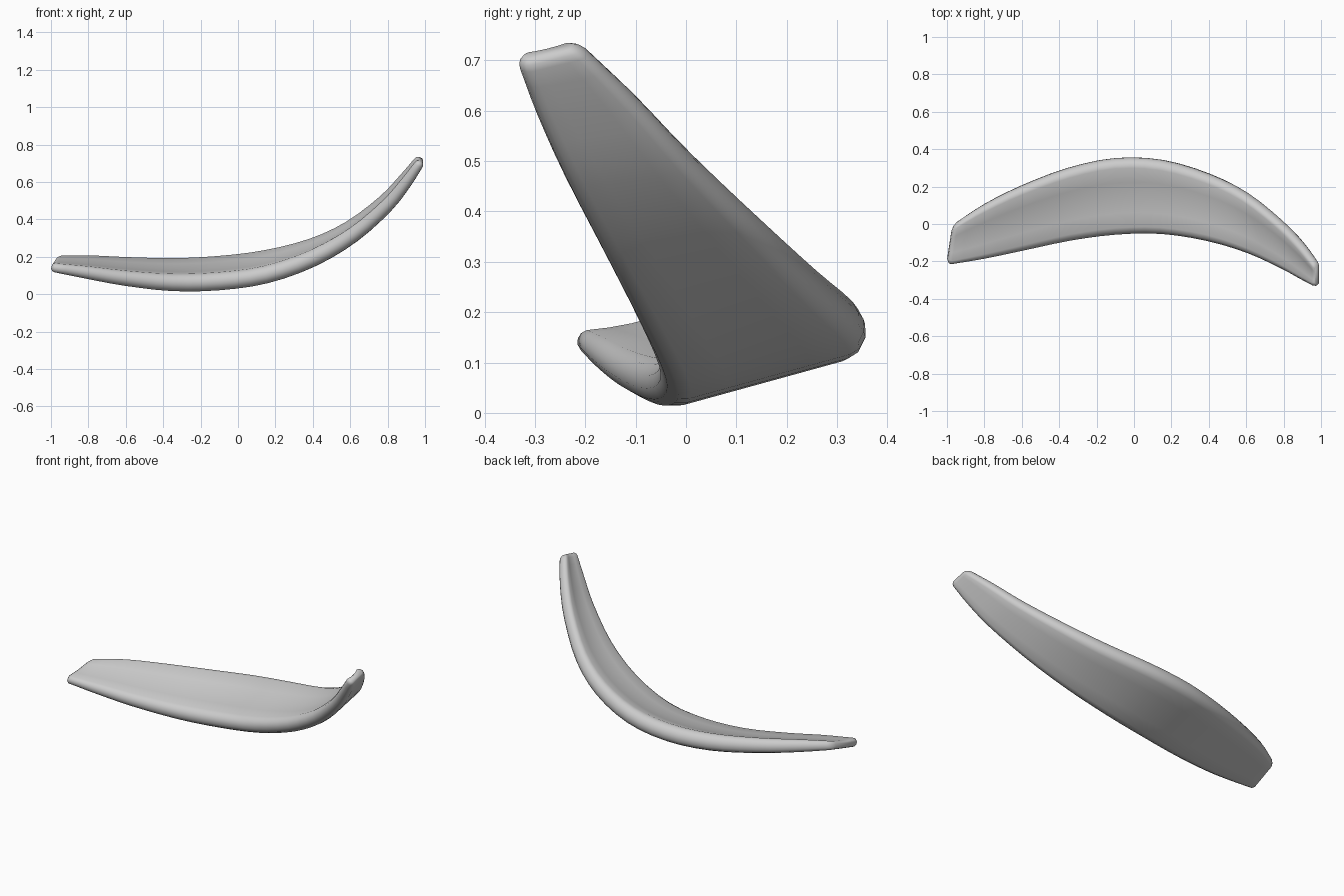
import bpy, bmesh, math
from mathutils import Vector

if "Cube" in bpy.data.objects:
    bpy.data.objects.remove(bpy.data.objects["Cube"])

# Stations along the blade: front rim x,y,z / back rim x,y,z / thickness
STATIONS = [
    ((-0.98, -0.215, 0.135), (-0.945, 0.01, 0.187), 0.050),
    ((-0.80, -0.185, 0.106), (-0.80, 0.105, 0.182), 0.070),
    ((-0.60, -0.143, 0.074), (-0.60, 0.205, 0.168), 0.084),
    ((-0.35, -0.090, 0.050), (-0.35, 0.300, 0.158), 0.096),
    ((-0.10, -0.057, 0.056), (-0.10, 0.352, 0.168), 0.100),
    ((0.15, -0.053, 0.092), (0.15, 0.342, 0.200), 0.098),
    ((0.40, -0.092, 0.182), (0.40, 0.268, 0.264), 0.092),
    ((0.62, -0.158, 0.312), (0.60, 0.165, 0.360), 0.082),
    ((0.80, -0.240, 0.470), (0.78, 0.020, 0.500), 0.072),
    ((0.90, -0.295, 0.592), (0.89, -0.095, 0.622), 0.062),
    ((0.965, -0.330, 0.685), (0.965, -0.195, 0.718), 0.050),
]
SUB = 3


def spline(pts, i, t):
    """Catmull-Rom point on segment i."""
    n = len(pts) - 1
    b, c = pts[i], pts[i + 1]
    a = pts[i - 1] if i > 0 else b * 2 - c
    d = pts[i + 2] if i + 2 <= n else c * 2 - b
    return 0.5 * (b * 2 + (c - a) * t + (a * 2 - b * 5 + c * 4 - d) * t * t
                  + (b * 3 - a - c * 3 + d) * t ** 3)


def section():
    """Rounded strip as (offset from its rim, share of width, height, dip)."""
    pts = []
    for k in range(7):                      # front rim, top to bottom
        a = math.pi * k / 6
        pts.append((0.5 * (1 - math.sin(a)), 0.0, 0.5 * math.cos(a), 0))
    pts += [(0, u, -0.5, 0) for u in (0.3, 0.5, 0.7)]
    for k in range(7):                      # back rim, bottom to top
        a = math.pi * k / 6
        pts.append((-0.45 * (1 - math.sin(a)), 1.0, -0.5 * math.cos(a), 0))
    pts += [(0, u, 0.5, d) for u, d in ((0.7, 0.1), (0.5, 0.14), (0.3, 0.1))]
    return pts


def build_blade():
    front = [Vector(s[0]) for s in STATIONS]
    back = [Vector(s[1]) for s in STATIONS]
    thick = [Vector((s[2], 0, 0)) for s in STATIONS]
    rows = []
    for i in range(len(STATIONS) - 1):
        for k in range(SUB):
            rows.append([spline(p, i, k / SUB) for p in (front, back, thick)])
    rows.append([front[-1], back[-1], thick[-1]])

    # Rounded tips
    def tip(end, prev):
        out = []
        d = ((end[0] + end[1]) - (prev[0] + prev[1])).normalized()
        w = end[1] - end[0]
        for push, inset, th in ((0.014, 0.05, 0.85), (0.024, 0.14, 0.5)):
            out.append([end[0] + d * push + w * inset,
                        end[1] + d * push - w * inset, end[2] * th])
        return out
    rows = tip(rows[0], rows[1])[::-1] + rows + tip(rows[-1], rows[-2])

    bm = bmesh.new()
    prof = section()
    rings = []
    for i, (f, b, t) in enumerate(rows):
        lo, hi = rows[max(i - 1, 0)], rows[min(i + 1, len(rows) - 1)]
        along = (hi[0] + hi[1] - lo[0] - lo[1]).normalized()
        w = (b - f).normalized()
        n = along.cross(w).normalized()
        th = t.x
        rings.append([bm.verts.new(f.lerp(b, u) + w * off * th + n * (h - dip) * th)
                      for off, u, h, dip in prof])
    m = len(prof)
    for r, s in zip(rings, rings[1:]):
        for j in range(m):
            bm.faces.new((r[j], r[(j + 1) % m], s[(j + 1) % m], s[j]))
    bm.faces.new(rings[0])
    bm.faces.new(rings[-1])
    bmesh.ops.recalc_face_normals(bm, faces=bm.faces)
    mesh = bpy.data.meshes.new("curved_blade")
    bm.to_mesh(mesh)
    bm.free()
    ob = bpy.data.objects.new("curved_blade", mesh)
    bpy.context.collection.objects.link(ob)
    bpy.context.view_layer.objects.active = ob
    ob.select_set(True)
    bpy.ops.object.shade_smooth_by_angle(angle=math.radians(60))


build_blade()
